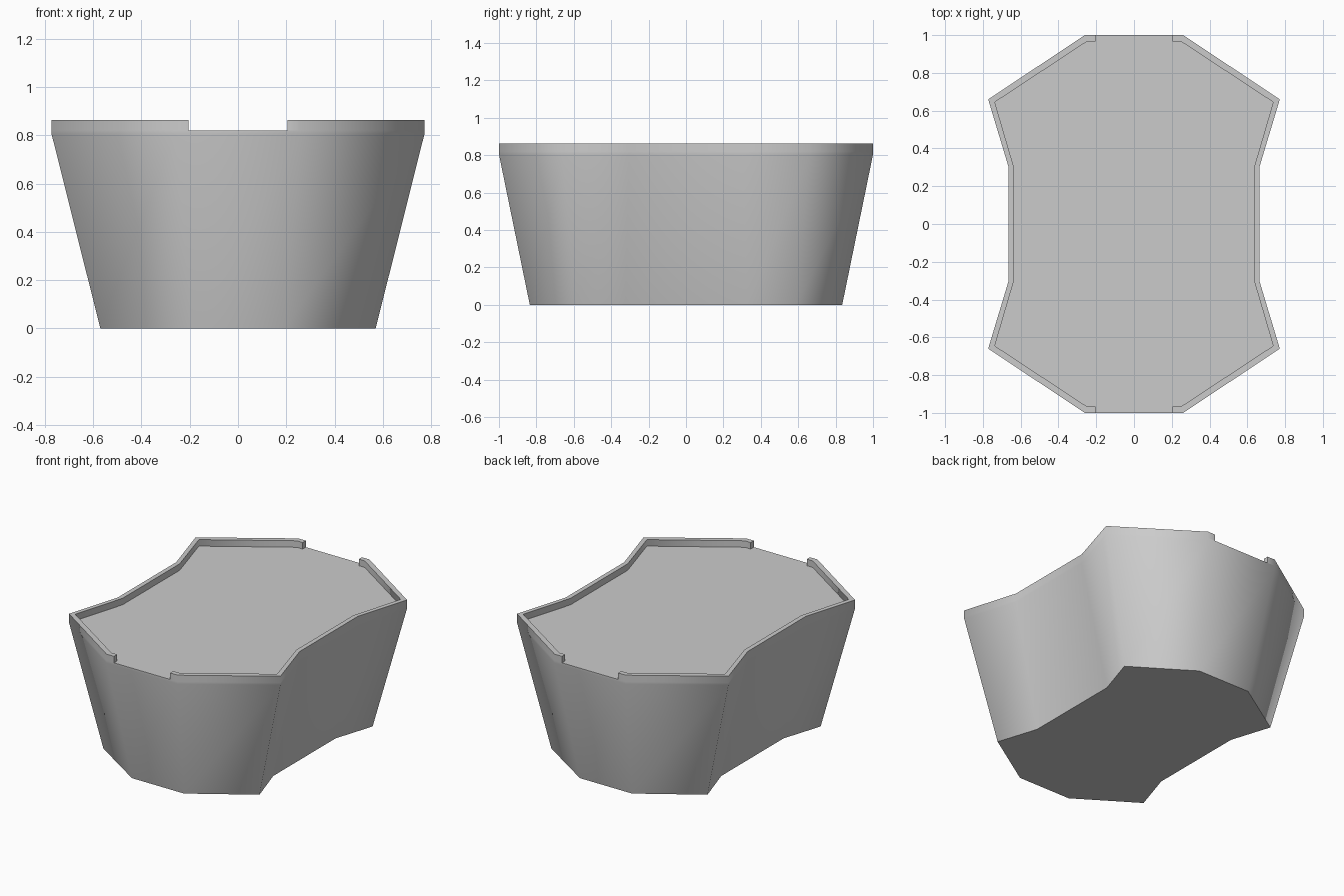
import bpy, bmesh, math

if "Cube" in bpy.data.objects:
    bpy.data.objects.remove(bpy.data.objects["Cube"])

FLOOR_Z, RIM_Z, BEND_Z = 0.82, 0.863, 0.805


def mirror_y(points):
    """Extend a front-half path (y < 0) to the back."""
    return points + [(x, -y) for x, y in reversed(points)]


def full_outline(quarter):
    """Closed outline from one quarter of its points."""
    right = mirror_y(quarter)
    return right + [(-x, y) for x, y in reversed(right)]


def make_object(name, bm, angle=74):
    bmesh.ops.recalc_face_normals(bm, faces=bm.faces)
    mesh = bpy.data.meshes.new(name)
    bm.to_mesh(mesh)
    bm.free()
    mesh.shade_smooth()
    mesh.set_sharp_from_angle(angle=math.radians(angle))
    obj = bpy.data.objects.new(name, mesh)
    bpy.context.collection.objects.link(obj)
    return obj


def loft(name, sections):
    """Skin stacked (outline, z) sections and cap both ends."""
    bm = bmesh.new()
    rings = [[bm.verts.new((x, y, z)) for x, y in pts] for pts, z in sections]
    n = len(rings[0])
    for low, high in zip(rings, rings[1:]):
        for i in range(n):
            j = (i + 1) % n
            bm.faces.new((low[i], low[j], high[j], high[i]))
    bm.faces.new(rings[0][::-1])
    bm.faces.new(rings[-1])
    return make_object(name, bm)


# Tapered tub body with a short vertical band at the top
base = full_outline([(0.19, -0.835), (0.57, -0.59), (0.485, -0.325)])
top = full_outline([(0.26, -1.0), (0.772, -0.66), (0.665, -0.305)])
loft("tapered_body", [(base, 0), (top, BEND_Z), (top, FLOOR_Z)])

# Raised rim on each side, leaving a gap at front and back
outer = mirror_y([(0.205, -1.0), (0.26, -1.0), (0.772, -0.66), (0.665, -0.305)])
inner = mirror_y([(0.205, -0.967), (0.248, -0.967), (0.737, -0.645), (0.635, -0.298)])
for side, sign in (("right", 1), ("left", -1)):
    strip = [(sign * x, y) for x, y in outer + inner[::-1]]
    loft(side + "_rim", [(strip, FLOOR_Z), (strip, RIM_Z)])
